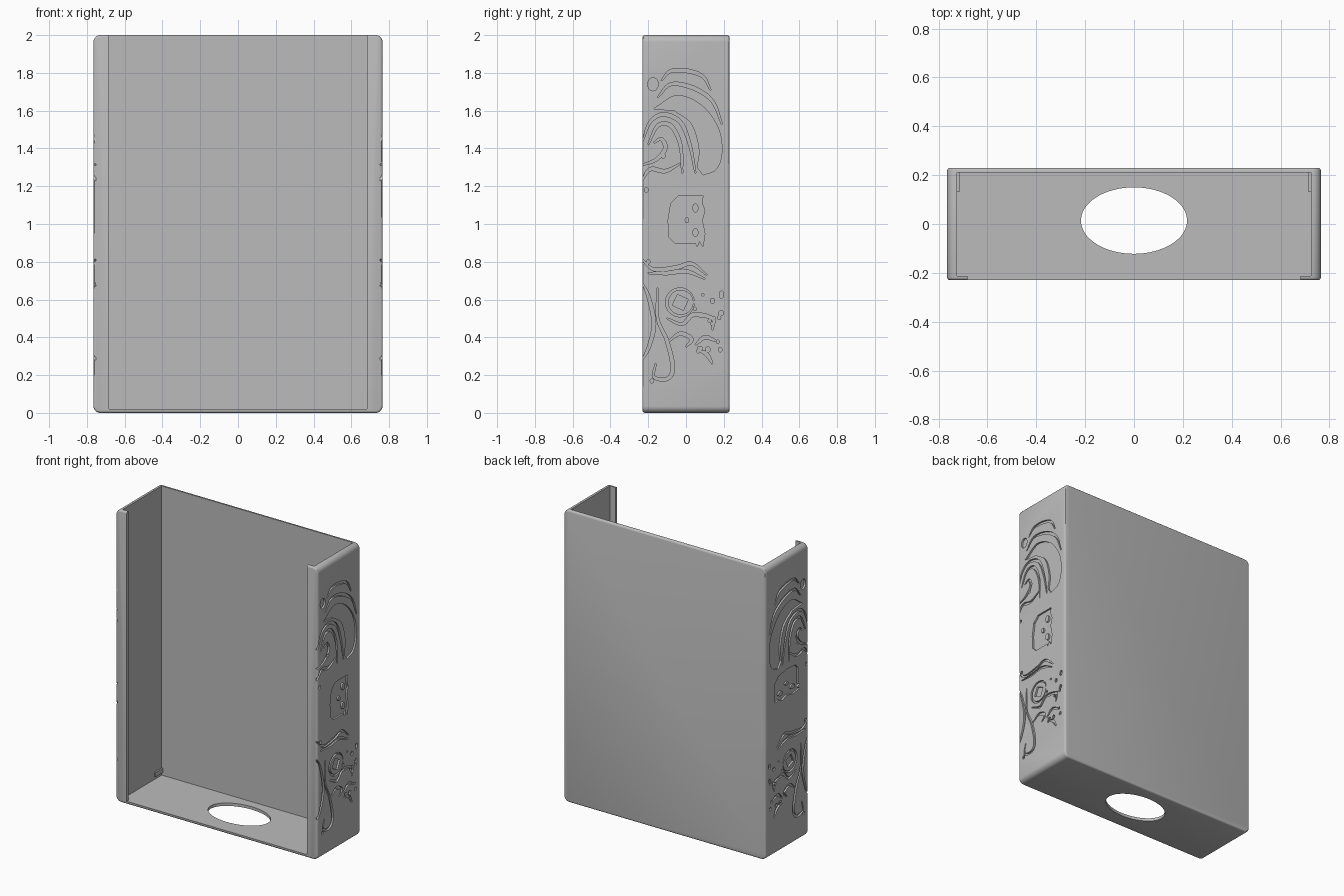
import bpy, bmesh, math, random
from mathutils import Vector

cube = bpy.data.objects.get("Cube")
if cube:
    bpy.data.objects.remove(cube, do_unlink=True)

HALF_X, HALF_Y, TOP = 0.765, 0.23, 2.0
FLOOR, BACK, DEPTH = 0.02, 0.21, 0.012

grey = bpy.data.materials.new("plain grey")
grey.use_nodes = True
grey.diffuse_color = (0.5, 0.5, 0.5, 1)
grey.node_tree.nodes["Principled BSDF"].inputs["Base Color"].default_value = (0.5, 0.5, 0.5, 1)


def make_object(name, bm):
    bmesh.ops.recalc_face_normals(bm, faces=bm.faces)
    mesh = bpy.data.meshes.new(name)
    bm.to_mesh(mesh)
    bm.free()
    mesh.materials.append(grey)
    obj = bpy.data.objects.new(name, mesh)
    bpy.context.collection.objects.link(obj)
    return obj


def box(bm, low, high):
    verts = bmesh.ops.create_cube(bm, size=1)["verts"]
    for v in verts:
        v.co = [high[i] if v.co[i] > 0 else low[i] for i in range(3)]


def box_object(name, low, high):
    bm = bmesh.new()
    box(bm, low, high)
    return make_object(name, bm)


def cut(target, cutter):
    cutter.hide_render = True
    mod = target.modifiers.new("cut", "BOOLEAN")
    mod.operation, mod.solver, mod.object = "DIFFERENCE", "EXACT", cutter
    mod.use_self = True
    bpy.context.view_layer.objects.active = target
    bpy.ops.object.modifier_apply(modifier=mod.name)
    bpy.data.objects.remove(cutter, do_unlink=True)


# Outer shell: large rounds on the side corners, small ones round the front and back
bm = bmesh.new()
box(bm, (-HALF_X, -HALF_Y, 0), (HALF_X, HALF_Y, TOP))
along_y = [e for e in bm.edges if abs(e.verts[0].co.y - e.verts[1].co.y) > 0.1]
bmesh.ops.bevel(bm, geom=along_y, offset=0.036, segments=6, profile=0.5, affect="EDGES")
rims = [e for e in bm.edges if abs(e.verts[0].co.y - e.verts[1].co.y) < 0.001]
bmesh.ops.bevel(bm, geom=rims, offset=0.012, segments=3, profile=0.5, affect="EDGES")
holder = make_object("holder_body", bm)

# Cavity, front opening between the lips, and oval hole in the floor
cut(holder, box_object("cavity", (-0.725, -0.212, FLOOR), (0.725, BACK, 3)))
cut(holder, box_object("opening", (-0.682, -1, FLOOR), (0.682, 0, 3)))
bm = bmesh.new()
bmesh.ops.create_cone(bm, cap_ends=True, segments=64, radius1=1, radius2=1, depth=0.2)
for v in bm.verts:
    v.co.x, v.co.y = v.co.x * 0.217, v.co.y * 0.136 + 0.014
cut(holder, make_object("floor_hole", bm))


# Helpers for shapes drawn on the side walls in (y, z)
def smooth(points, steps=6):
    p = [Vector(q) for q in points]
    p = [p[0] * 2 - p[1]] + p + [p[-1] * 2 - p[-2]]
    out = []
    for a, b, c, d in zip(p, p[1:], p[2:], p[3:]):
        for i in range(steps):
            t = i / steps
            out.append(0.5 * (2 * b + (c - a) * t + (2 * a - 5 * b + 4 * c - d) * t * t
                              + (3 * b - a - 3 * c + d) * t ** 3))
    return out + [p[-2]]


def oval(cy, cz, ry, rz, start=0, end=360, steps=20):
    angles = [math.radians(start + (end - start) * i / steps) for i in range(steps + 1)]
    return [Vector((cy + ry * math.cos(a), cz + rz * math.sin(a))) for a in angles]


def prism(bm, outline, x0, x1):
    rings = [[bm.verts.new((x, p[0], p[1])) for p in outline] for x in (x0, x1)]
    n = len(outline)
    for ring in rings:
        bm.faces.new(ring)
    for i in range(n):
        j = (i + 1) % n
        bm.faces.new((rings[0][i], rings[0][j], rings[1][j], rings[1][i]))


def ribbon(bm, path, width, x0, x1):
    rows = []
    for i, p in enumerate(path):
        d = (path[min(i + 1, len(path) - 1)] - path[max(i - 1, 0)]).normalized()
        taper = width * (0.3 + 0.7 * math.sin(math.pi * i / (len(path) - 1))) / 2
        n = Vector((-d.y, d.x)) * taper
        rows.append([bm.verts.new((x, q.x, q.y)) for x, q in
                     ((x0, p + n), (x0, p - n), (x1, p - n), (x1, p + n))])
    for a, b in zip(rows, rows[1:]):
        for k in range(4):
            m = (k + 1) % 4
            bm.faces.new((a[k], a[m], b[m], b[k]))
    bm.faces.new(rows[0])
    bm.faces.new(rows[-1])


# Engraved line work
SHELL = [(-.17, 1.61), (-.05, 1.68), (.08, 1.63), (.17, 1.51), (.19, 1.38), (.16, 1.29), (.09, 1.26)]
SHELL_INNER = [(.06, 1.3), (.07, 1.4), (.03, 1.53), (-.06, 1.6)]
STROKES = [
    [(-.15, 1.67), (-.08, 1.74), (.04, 1.72), (.14, 1.65), (.19, 1.53)],
    [(-.13, 1.76), (-.08, 1.81), (.01, 1.81), (.09, 1.78), (.13, 1.71)],
    [(-.23, 1.44), (-.19, 1.54), (-.12, 1.58), (-.03, 1.54), (.02, 1.42), (.05, 1.27)],
    [(-.2, 1.42), (-.15, 1.52), (-.08, 1.52), (-.03, 1.42), (-.02, 1.27)],
    [(-.24, 1.31), (-.16, 1.34), (-.11, 1.4), (-.13, 1.45), (-.17, 1.43)],
    [(-.24, 1.22), (-.19, 1.29), (-.11, 1.28), (-.03, 1.32)],
    [(-.24, .82), (-.17, .76), (-.05, .77), (.03, .79), (.11, .73)],
    [(-.2, .74), (-.1, .74), (0, .75), (.1, .71)],
    [(-.24, .7), (-.2, .62), (-.17, .47), (-.2, .34), (-.24, .27)],
    [(-.15, .66), (-.15, .5), (-.1, .38), (-.07, .24), (-.1, .18), (-.17, .19), (-.16, .26)],
    [(-.1, .5), (-.02, .47), (.04, .52), (.14, .5), (.14, .44)],
    [(-.09, .38), (-.03, .42), (.03, .39), (.0, .35)],
    [(.05, .36), (.1, .4), (.16, .38)],
    [(.07, .33), (.11, .31), (.14, .26)],
]
FACE = [(.09, .13), (-.04, .13), (-.08, .09), (-.095, 0), (-.09, -.09), (-.06, -.12), (.05, -.12),
        (.06, -.14), (.07, -.11), (.09, -.14), (.1, -.07), (.085, 0), (.1, .05), (.085, .09)]


def on_side(points, side):
    # The small face stands sideways on one wall and upright on the other
    if side > 0:
        return [(p[0], p[1] + 1.02) for p in points]
    return [(p[1], 1.13 - p[0]) for p in points]


for side in (1, -1):
    floor_x, out_x = side * (HALF_X - DEPTH), side * (HALF_X + 0.05)
    rng = random.Random(4)
    bm = bmesh.new()
    prism(bm, smooth(SHELL) + smooth(SHELL_INNER), floor_x, out_x)
    for path in STROKES:
        ribbon(bm, smooth(path), 0.02, floor_x, out_x)
    # Coin ring with a slanted square
    ribbon(bm, oval(-.03, .585, .072, .072, 5, 355), 0.014, floor_x, out_x)
    prism(bm, oval(-.03, .585, .045, .045, 20, 290, 3), floor_x, out_x)
    # Knot and droplets
    prism(bm, oval(-.175, 1.74, .028, .035), floor_x, out_x)
    for i in range(18):
        y, z, r = rng.uniform(.04, .2), rng.uniform(.3, .7), rng.uniform(.006, .013)
        prism(bm, oval(y, z, r, r * 1.2, steps=9)[:-1], floor_x, out_x)
    for y, z in ((-.21, 1.18), (-.18, .17), (-.2, .8), (-.12, 1.36)):
        prism(bm, oval(y, z, .01, .012, steps=9)[:-1], floor_x, out_x)
    prism(bm, on_side(FACE, side), floor_x, out_x)
    cut(holder, make_object("engraving_cutter", bm))

    # Raised features inside the face pocket
    bm = bmesh.new()
    top_x = side * (HALF_X - 0.001)
    base_x = floor_x - side * 0.003
    prism(bm, on_side(oval(.005, 0, .012, .016)[:-1], side), base_x, top_x)
    for s in (1, -1):
        prism(bm, on_side(oval(.05, s * .065, .016, .024)[:-1], side), base_x, top_x)
    make_object("left_face_relief" if side > 0 else "right_face_relief", bm)

    # Small stop tab at the back of the floor
    xs = sorted((side * 0.73, side * 0.715))
    box_object("left_tab" if side > 0 else "right_tab",
               (xs[0], 0.13, FLOOR + 0.02), (xs[1], BACK + 0.005, FLOOR + 0.05))

bpy.ops.object.select_all(action="DESELECT")
holder.select_set(True)
bpy.context.view_layer.objects.active = holder
bpy.ops.object.shade_smooth_by_angle(angle=math.radians(30))
